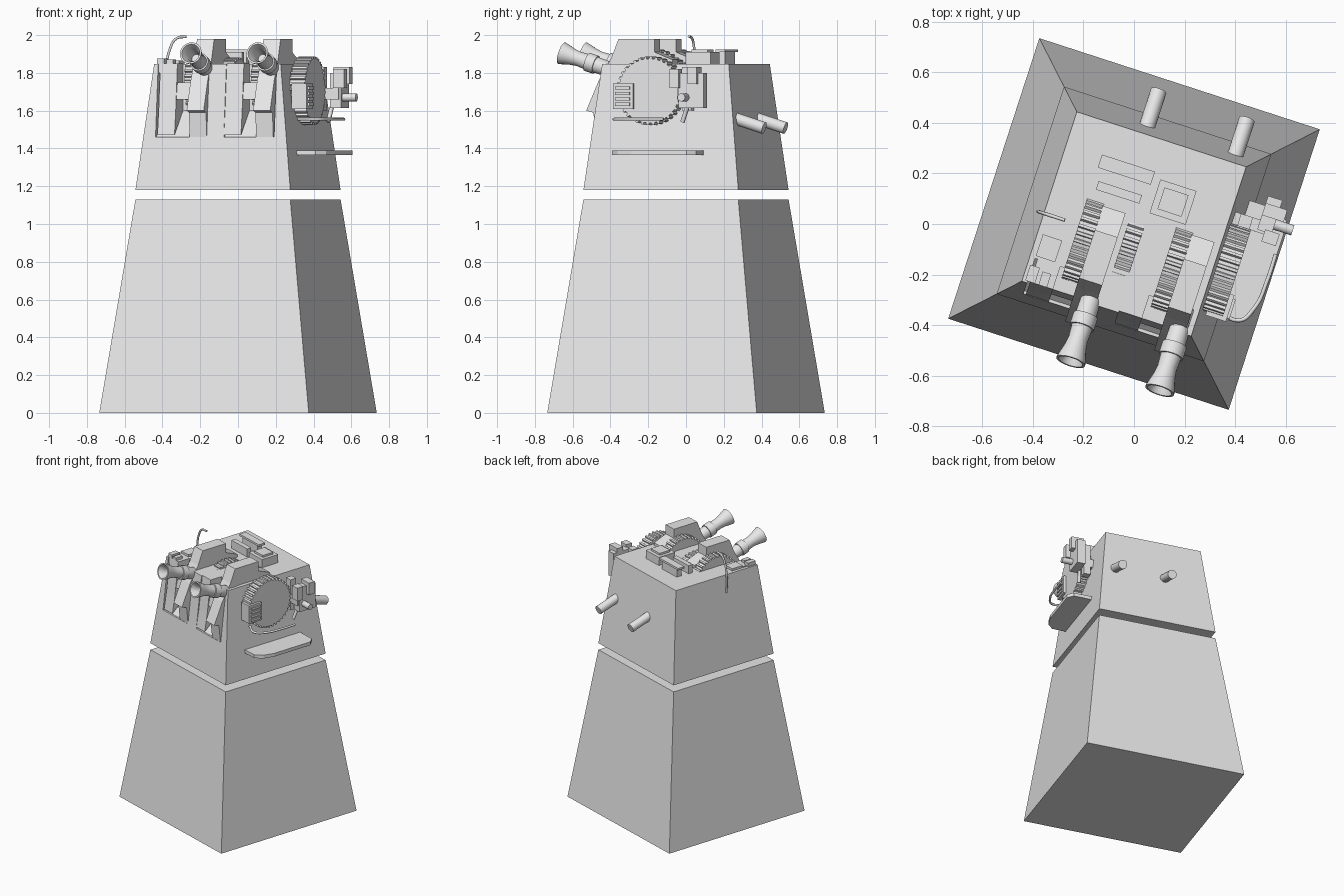
import bpy, bmesh, math
from mathutils import Matrix, Vector

if "Cube" in bpy.data.objects:
    bpy.data.objects.remove(bpy.data.objects["Cube"])

# Everything is built square to the axes, then turned 18 degrees
TURN = Matrix.Rotation(math.radians(-18), 4, 'Z')
grey = bpy.data.materials.new("plain grey")
grey.diffuse_color = (0.8, 0.8, 0.8, 1)
grey.use_nodes = True
grey.node_tree.nodes["Principled BSDF"].inputs["Base Color"].default_value = grey.diffuse_color


def finish(name, bm, smooth=False):
    bmesh.ops.recalc_face_normals(bm, faces=bm.faces)
    me = bpy.data.meshes.new(name)
    bm.to_mesh(me)
    bm.free()
    me.materials.append(grey)
    ob = bpy.data.objects.new(name, me)
    bpy.context.collection.objects.link(ob)
    ob.matrix_world = TURN
    if smooth:
        bpy.context.view_layer.objects.active = ob
        ob.select_set(True)
        bpy.ops.object.shade_smooth_by_angle(angle=math.radians(35))
        ob.select_set(False)
    return ob


def prism(name, pts, lo, hi, axis='x'):
    """Extrude a closed outline: (y,z) along x, or (x,y) along z."""
    bm = bmesh.new()
    put = (lambda p, d: (d, p[0], p[1])) if axis == 'x' else (lambda p, d: (p[0], p[1], d))
    a = [bm.verts.new(put(p, lo)) for p in pts]
    b = [bm.verts.new(put(p, hi)) for p in pts]
    bm.faces.new(a)
    bm.faces.new(b)
    n = len(pts)
    for i in range(n):
        bm.faces.new((a[i], a[(i + 1) % n], b[(i + 1) % n], b[i]))
    return finish(name, bm)


def box(name, x, y, z):
    return prism(name, [(x[0], y[0]), (x[1], y[0]), (x[1], y[1]), (x[0], y[1])], z[0], z[1], 'z')


def frustum(name, h0, z0, h1, z1):
    bm = bmesh.new()
    r = [[bm.verts.new((sx * h, sy * h, z)) for sx, sy in ((-1, -1), (1, -1), (1, 1), (-1, 1))]
         for h, z in ((h0, z0), (h1, z1))]
    bm.faces.new(r[0])
    bm.faces.new(r[1])
    for i in range(4):
        j = (i + 1) % 4
        bm.faces.new((r[0][i], r[0][j], r[1][j], r[1][i]))
    return finish(name, bm)


def lathe(name, start, direction, profile, sides=20):
    """Revolve (distance, radius) pairs around a direction."""
    bm = bmesh.new()
    q = Vector(direction).to_track_quat('Z', 'Y')
    rings = []
    for t, r in profile:
        rings.append([bm.verts.new(Vector(start) + q @ Vector((
            r * math.cos(2 * math.pi * k / sides), r * math.sin(2 * math.pi * k / sides), t)))
            for k in range(sides)])
    for a, b in zip(rings, rings[1:]):
        for k in range(sides):
            j = (k + 1) % sides
            bm.faces.new((a[k], a[j], b[j], b[k]))
    bm.faces.new(rings[0])
    bm.faces.new(rings[-1])
    return finish(name, bm, True)


def gear(name, x, width, y, z, r, teeth=36):
    pts = []
    for i in range(teeth):
        for f, rr in ((0, r - 0.012), (0.45, r - 0.012), (0.55, r), (0.9, r)):
            a = 2 * math.pi * (i + f) / teeth
            pts.append((y + rr * math.cos(a), z + rr * math.sin(a)))
    return prism(name, pts, x - width / 2, x + width / 2)


def tube(name, pts, radius):
    cu = bpy.data.curves.new(name, 'CURVE')
    cu.dimensions = '3D'
    cu.bevel_depth = radius
    cu.bevel_resolution = 2
    cu.use_fill_caps = True
    sp = cu.splines.new('BEZIER')
    sp.bezier_points.add(len(pts) - 1)
    for b, p in zip(sp.bezier_points, pts):
        b.co = p
        b.handle_left_type = b.handle_right_type = 'AUTO'
    cu.materials.append(grey)
    ob = bpy.data.objects.new(name, cu)
    bpy.context.collection.objects.link(ob)
    ob.matrix_world = TURN


# Tapered tower in two blocks, with a gap between
frustum("lower_tower", 0.583, 0, 0.431, 1.13)
upper = frustum("upper_tower", 0.431, 1.18, 0.352, 1.848)

# Front slots: deep at the top, running out at the bottom
for side, x0 in (("left", -0.33), ("right", 0.05)):
    cutter = prism(side + "_slot_cutter", [(-0.6, 1.46), (-0.385, 1.46), (-0.25, 1.6),
                                           (-0.25, 2), (-0.6, 2)], x0, x0 + 0.28)
    cutter.hide_render = True
    cutter.display_type = 'WIRE'
    mod = upper.modifiers.new(side + "_slot", 'BOOLEAN')
    mod.operation = 'DIFFERENCE'
    mod.solver = 'EXACT'
    mod.object = cutter

# Gun cheeks, guns, slot gears and sloped panels
cheek = [(-0.07, 1.98), (-0.27, 1.98), (-0.31, 1.88), (-0.38, 1.76), (-0.45, 1.6), (-0.41, 1.59),
         (-0.396, 1.46), (-0.2, 1.46), (0.03, 1.8), (0.03, 1.87), (-0.07, 1.91)]
barrel = [(0.1, 0.025), (0.04, 0.032), (0, 0.05), (0, 0.06), (0.02, 0.056), (0.06, 0.045),
          (0.1, 0.039), (0.15, 0.042), (0.15, 0.05), (0.2, 0.05), (0.2, 0.043),
          (0.27, 0.041), (0.3, 0.032), (0.315, 0.015)]
for side, dx in (("left", 0), ("right", 0.37)):
    prism(side + "_gun_cheek", cheek, dx - 0.14, dx - 0.045)
    lathe(side + "_gun", (dx - 0.07, -0.595, 1.905), (0, 0.95, -0.31), barrel)
    gear(side + "_slot_gear", dx - 0.172, 0.07, -0.11, 1.745, 0.182)
    prism(side + "_slot_panel", [(-0.25, 1.85), (-0.345, 1.85), (-0.375, 1.6), (-0.396, 1.47),
                                 (-0.25, 1.6)], dx - 0.32, dx - 0.225)
    prism(side + "_slot_brace", [(-0.25, 1.75), (-0.345, 1.75), (-0.365, 1.66), (-0.25, 1.66)],
          dx - 0.24, dx - 0.13)
gear("middle_gear", 0.01, 0.065, -0.1, 1.7, 0.182)

# Left corner fittings and bent pipe
box("corner_plate", (-0.33, -0.25), (-0.24, -0.15), (1.84, 1.865))
box("corner_block_a", (-0.34, -0.3), (-0.345, -0.28), (1.8, 1.875))
box("corner_block_b", (-0.285, -0.25), (-0.345, -0.29), (1.8, 1.87))
tube("bent_pipe", [(-0.37, -0.07, 1.72), (-0.375, -0.07, 1.82), (-0.355, -0.07, 1.93),
                   (-0.32, -0.07, 1.982), (-0.265, -0.07, 1.992)], 0.007)

# Roof boxes
box("rear_roof_base", (-0.18, -0.01), (0.175, 0.215), (1.84, 1.91))
box("rear_roof_slab", (-0.205, 0.015), (0.168, 0.222), (1.91, 1.925))
box("front_roof_bar", (-0.185, -0.005), (0.083, 0.118), (1.84, 1.91))
box("roof_hatch", (0.045, 0.195), (0.06, 0.2), (1.84, 1.91))
box("roof_hatch_lid", (0.07, 0.17), (0.085, 0.175), (1.91, 1.925))

# Right side: large gear, slatted box, handle bar and shelf
gear("side_gear", 0.405, 0.085, -0.06, 1.705, 0.182)
box("slatted_box", (0.38, 0.465), (-0.255, -0.145), (1.61, 1.745))
for i in range(4):
    z = 1.625 + i * 0.029
    box("box_slat_%d" % (i + 1), (0.46, 0.475), (-0.24, -0.16), (z, z + 0.017))
tube("handle_bar", [(0.40, -0.2, 1.555), (0.51, -0.235, 1.555), (0.555, -0.17, 1.555),
                    (0.57, -0.05, 1.555), (0.57, 0.06, 1.555)], 0.008)
prism("side_shelf", [(0.37, -0.25), (0.51, -0.245), (0.555, -0.2), (0.575, -0.12),
                     (0.575, 0.19), (0.54, 0.23), (0.37, 0.23)], 1.365, 1.39, 'z')

# Control box behind the side gear
box("control_arm", (0.35, 0.52), (0.12, 0.17), (1.66, 1.72))
box("control_arm_post", (0.39, 0.44), (0.12, 0.17), (1.6, 1.83))
box("control_panel", (0.47, 0.53), (0.13, 0.27), (1.615, 1.8))
box("control_top_block", (0.47, 0.56), (0.19, 0.24), (1.74, 1.83))
box("control_front_block", (0.5, 0.56), (0.09, 0.14), (1.72, 1.82))
lathe("control_knob", (0.52, 0.17, 1.67), (1, 0, 0), [(0, 0.021), (0.085, 0.021)], 14)
tube("control_lever", [(0.46, 0.13, 1.54), (0.47, 0.16, 1.62)], 0.012)

# Rear exhaust pipes sloping down
for side, x in (("left", -0.07), ("right", 0.297)):
    lathe(side + "_rear_pipe", (x, 0.35, 1.565), (0, 0.95, -0.3), [(0, 0.032), (0.19, 0.032)], 16)
